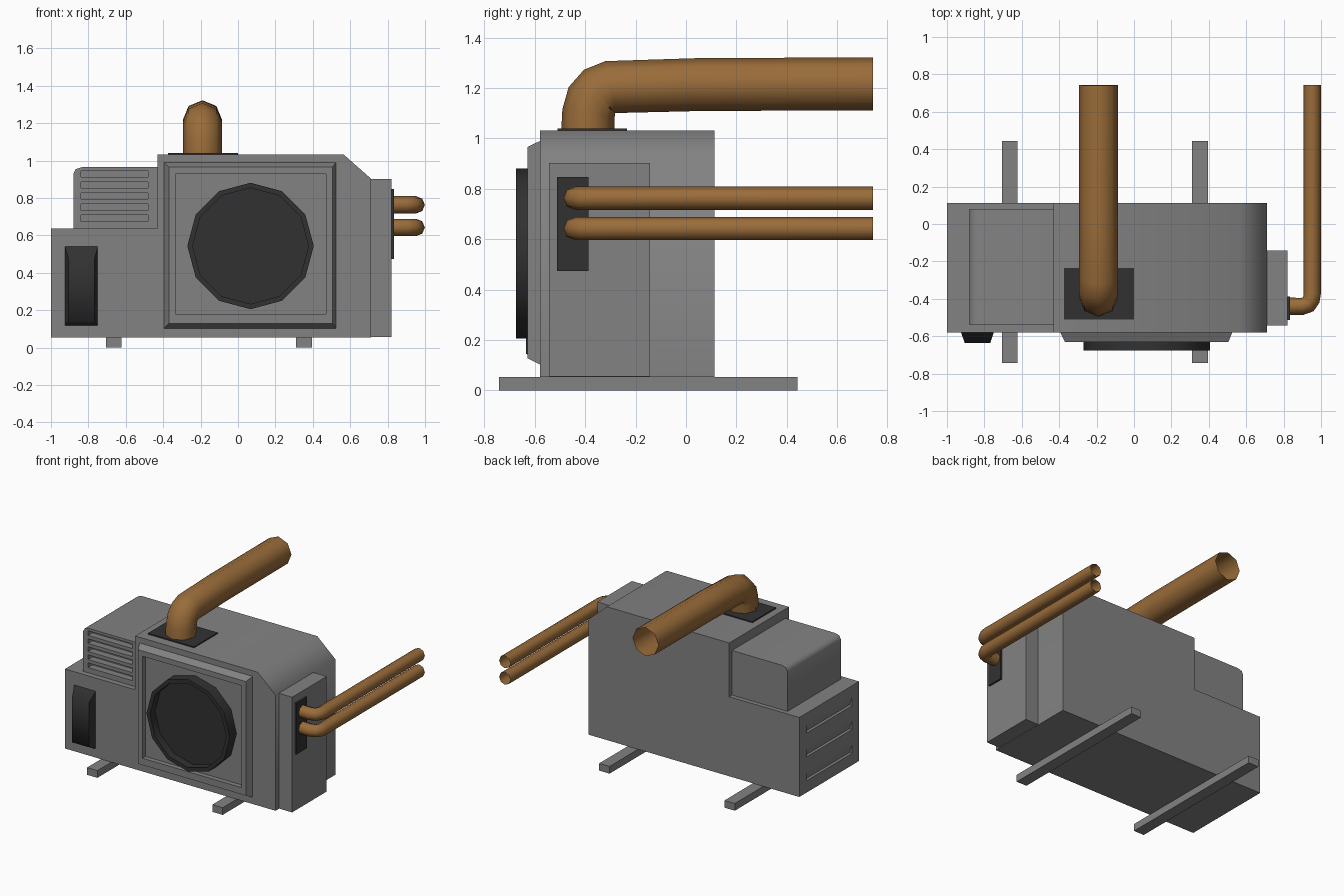
import bpy, bmesh, math
from mathutils import Vector

if "Cube" in bpy.data.objects:
    bpy.data.objects.remove(bpy.data.objects["Cube"])


def material(name, rgb):
    m = bpy.data.materials.new(name)
    m.diffuse_color = (*rgb, 1)
    m.use_nodes = True
    m.node_tree.nodes["Principled BSDF"].inputs["Base Color"].default_value = m.diffuse_color
    return m


GREY = material("grey_metal", (0.225, 0.225, 0.225))
DARK = material("dark_plastic", (0.031, 0.031, 0.031))
COPPER = material("copper", (0.32, 0.15, 0.042))


def loft(name, rings, mat=GREY, caps=True, smooth=None):
    """Skin a list of equal-length point rings."""
    bm = bmesh.new()
    vs = [[bm.verts.new(p) for p in r] for r in rings]
    n = len(rings[0])
    for a, b in zip(vs, vs[1:]):
        for i in range(n):
            j = (i + 1) % n
            bm.faces.new((a[i], a[j], b[j], b[i]))
    if caps:
        bm.faces.new(vs[0])
        bm.faces.new(vs[-1])
    bmesh.ops.recalc_face_normals(bm, faces=bm.faces)
    me = bpy.data.meshes.new(name)
    bm.to_mesh(me)
    bm.free()
    ob = bpy.data.objects.new(name, me)
    bpy.context.collection.objects.link(ob)
    me.materials.append(mat)
    if smooth:
        bpy.ops.object.select_all(action='DESELECT')
        ob.select_set(True)
        bpy.context.view_layer.objects.active = ob
        bpy.ops.object.shade_smooth_by_angle(angle=math.radians(smooth))
    return ob


def prism(name, profile, y0, y1, **kw):
    return loft(name, [[(x, y, z) for x, z in profile] for y in (y0, y1)], **kw)


def rect(x0, x1, z0, z1, y):
    return [(x0, y, z0), (x1, y, z0), (x1, y, z1), (x0, y, z1)]


def box(name, x0, x1, y0, y1, z0, z1, mat=GREY):
    return loft(name, [rect(x0, x1, z0, z1, y0), rect(x0, x1, z0, z1, y1)], mat)


def disc(r, y, n=12):
    return [(0.067 + r * math.cos(2 * math.pi * i / n), y,
             0.543 + r * math.sin(2 * math.pi * i / n)) for i in range(n)]


def pipe(name, path, normal, r, n=8):
    """Open tube along a flat path; normal is the path plane's normal."""
    pts = [Vector(p) for p in path]
    normal = Vector(normal)
    rings = []
    for i, p in enumerate(pts):
        a, b = pts[max(i - 1, 0)], pts[min(i + 1, len(pts) - 1)]
        t = (p - a).normalized() + (b - p).normalized()
        side = normal.cross(t).normalized()
        rings.append([p + r * (math.cos(2 * math.pi * k / n) * normal
                               + math.sin(2 * math.pi * k / n) * side) for k in range(n)])
    loft(name, rings, COPPER, caps=False, smooth=60)


def carve(target, cutters):
    for c in cutters:
        mod = target.modifiers.new("slot", 'BOOLEAN')
        mod.operation = 'DIFFERENCE'
        mod.solver = 'EXACT'
        mod.object = c
        bpy.context.view_layer.objects.active = target
        bpy.ops.object.modifier_apply(modifier=mod.name)
        bpy.data.objects.remove(c)


# Main housing with stepped top and sloped right shoulder
body = prism("housing", [(-1, 0.053), (0.712, 0.053), (0.712, 0.902), (0.565, 1.032),
                         (-0.43, 1.032), (-0.43, 0.637), (-1, 0.637)], -0.58, 0.113, smooth=55)

# Three shallow wedge-shaped louvres in the left side
carve(body, [loft("side_louvre_cutter",
                  [[(-1.02, y, z + 0.03), (-0.998, y, z + 0.03), (-0.978, y, z - 0.03),
                    (-1.02, y, z - 0.03)] for y in (-0.5, 0.03)])
             for z in (0.17, 0.345, 0.52)])

# Vent box on the lower left step, with five front slots
vent = prism("vent_box", [(-0.88, 0.637), (-0.43, 0.637), (-0.43, 0.964), (-0.835, 0.964),
                          (-0.868, 0.954), (-0.88, 0.93)], -0.54, 0.08, smooth=50)
carve(vent, [box("vent_slot_cutter", -0.84, -0.48, -0.6, -0.49, z - 0.017, z + 0.017)
             for z in (0.692, 0.751, 0.81, 0.869, 0.928)])

# Connection box on the right, with its cover plate
box("connection_box", 0.712, 0.82, -0.543, -0.142, 0.056, 0.902)
box("connection_plate", 0.82, 0.833, -0.512, -0.387, 0.473, 0.848, DARK)

# Square fan surround with tapered rim and recessed floor
loft("fan_surround", [rect(-0.395, 0.525, 0.103, 0.99, -0.58),
                      rect(-0.37, 0.505, 0.128, 0.966, -0.63),
                      rect(-0.335, 0.47, 0.178, 0.927, -0.63),
                      rect(-0.335, 0.47, 0.178, 0.927, -0.595)])

# Twelve-sided fan opening
loft("fan_ring", [disc(0.338, -0.59), disc(0.338, -0.675),
                  disc(0.31, -0.675), disc(0.31, -0.615)], DARK, smooth=40)

# Dark handle panel on the front left, softened top and bottom
loft("handle_panel", [rect(-0.925, -0.75, 0.117, 0.54, -0.58),
                      rect(-0.905, -0.768, 0.145, 0.47, -0.635)], DARK, smooth=67)

# Large outlet pipe and its flange on top
box("outlet_flange", -0.375, 0.0, -0.51, -0.235, 1.028, 1.04, DARK)
pipe("outlet_pipe", [(-0.19, y, z) for y, z in
                     ((-0.39, 1.032), (-0.387, 1.1), (-0.373, 1.155), (-0.345, 1.187),
                      (-0.3, 1.204), (0.05, 1.214), (0.742, 1.217))], (1, 0, 0), 0.105)

# Two thin pipes from the connection plate to the back
for label, z in (("upper", 0.763), ("lower", 0.642)):
    pipe(label + "_line", [(x, y, z) for x, y in
                           ((0.825, -0.44), (0.9, -0.44), (0.932, -0.43), (0.948, -0.405),
                            (0.953, -0.37), (0.953, 0.742))], (0, 0, 1), 0.046)

# Two mounting rails
for label, x in (("left", -0.665), ("right", 0.353)):
    box(label + "_rail", x - 0.042, x + 0.042, -0.742, 0.443, 0, 0.053)
